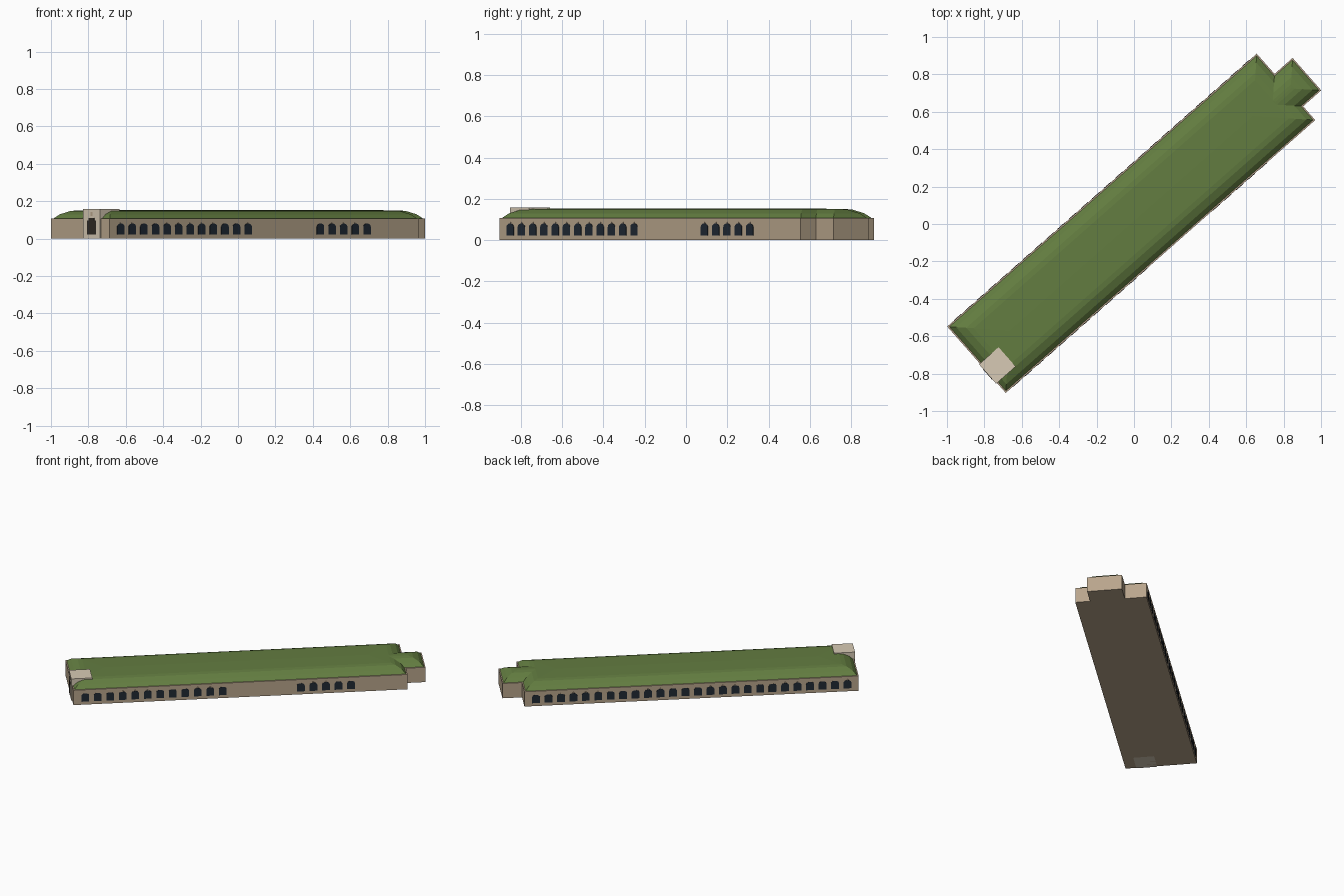
import bpy, bmesh, math
from mathutils import Matrix, Vector

if "Cube" in bpy.data.objects:
    bpy.data.objects.remove(bpy.data.objects["Cube"])

# Building is laid out along local u, v and then turned into place
M = Matrix.Translation((-0.02, 0.005, 0)) @ Matrix.Rotation(math.radians(41.4), 4, 'Z')


def mat(name, c):
    m = bpy.data.materials.new(name)
    m.diffuse_color = (*c, 1)
    m.use_nodes = True
    m.node_tree.nodes["Principled BSDF"].inputs["Base Color"].default_value = m.diffuse_color
    return m


WALL = mat("wall_stone", (0.48, 0.375, 0.26))
GREEN = mat("roof_green", (0.125, 0.205, 0.052))
GLASS = mat("dark_glass", (0.014, 0.022, 0.034))
PALE = mat("pale_stone", (0.68, 0.59, 0.46))
DOOR = mat("door_dark", (0.03, 0.024, 0.018))


def finish(bm, name, material):
    bmesh.ops.recalc_face_normals(bm, faces=bm.faces)
    bm.transform(M)
    me = bpy.data.meshes.new(name)
    bm.to_mesh(me)
    bm.free()
    me.materials.append(material)
    ob = bpy.data.objects.new(name, me)
    bpy.context.collection.objects.link(ob)
    return ob


def extrude(bm, pts, vec):
    f = bm.faces.new([bm.verts.new(p) for p in pts])
    r = bmesh.ops.extrude_face_region(bm, geom=[f])
    vs = [g for g in r['geom'] if isinstance(g, bmesh.types.BMVert)]
    bmesh.ops.translate(bm, verts=vs, vec=Vector(vec))


def block(bm, u0, u1, v0, v1, z0, z1):
    extrude(bm, [(u0, v0, z0), (u1, v0, z0), (u1, v1, z0), (u0, v1, z0)], (0, 0, z1 - z0))


UA, UB = -1.1, 1.106
VA, VB = -0.241, 0.232
XE, V0, V1 = 1.235, -0.143, 0.088
EAVE = 0.107

# Walls: main hall plus narrower end wing in one outline
bm = bmesh.new()
plan = [(UA, VA), (UB, VA), (UB, V0), (XE, V0), (XE, V1), (UB, V1), (UB, VB), (UA, VB)]
extrude(bm, [(u, v, 0) for u, v in plan], (0, 0, EAVE))
finish(bm, "walls", WALL)

# Rounded hip roofs, built as stacked inset rings
PROFILE = [(0.006, EAVE - 0.004), (0.008, EAVE), (0.033, 0.130), (0.072, 0.147), (0.10, 0.151)]


def hip_roof(name, u0, u1, v0, v1, ridge_z):
    bm = bmesh.new()
    rings = []
    half = (v1 - v0) / 2
    for d, z in PROFILE:
        rings.append([bm.verts.new(p) for p in (
            (u0 + d, v0 + d, z), (u1 - d, v0 + d, z),
            (u1 - d, v1 - d, z), (u0 + d, v1 - d, z))])
    for a, b in zip(rings, rings[1:]):
        for i in range(4):
            j = (i + 1) % 4
            bm.faces.new((a[i], a[j], b[j], b[i]))
    bm.faces.new(rings[0])
    t = rings[-1]
    r0 = bm.verts.new((u0 + half, (v0 + v1) / 2, ridge_z))
    r1 = bm.verts.new((u1 - half, (v0 + v1) / 2, ridge_z))
    bm.faces.new((t[0], t[1], r1, r0))
    bm.faces.new((t[1], t[2], r1))
    bm.faces.new((t[2], t[3], r0, r1))
    bm.faces.new((t[3], t[0], r0))
    finish(bm, name, GREEN)


hip_roof("main_roof", UA, UB, VA, VB, 0.153)
hip_roof("wing_roof", 0.9, XE, V0, V1, 0.1515)

# Arched windows with small keystones, along both long walls
win, key = bmesh.new(), bmesh.new()


def window(u, side):
    face = VB if side > 0 else VA
    v = face - side * 0.004
    hw, z0, zs, rise = 0.026, 0.022, 0.064, 0.017
    pts = [(u - hw, v, z0), (u + hw, v, z0)]
    for k in range(7):
        a = math.pi * k / 6
        pts.append((u + hw * math.cos(a), v, zs + rise * math.sin(a)))
    extrude(win, pts, (0, side * 0.006, 0))
    va, vb = sorted((v, v + side * 0.007))
    block(key, u - 0.004, u + 0.004, va, vb, 0.081, 0.087)


for i in range(26):
    window(-1.026 + i * 0.08225, 1)
for i in range(12):
    window(-1.022 + i * 0.0825, -1)
for i in range(5):
    window(0.401 + i * 0.083, -1)
finish(win, "windows", GLASS)
finish(key, "keystones", WALL)

# Entrance block at the left end
PU, PV = -1.106, -0.101
bm = bmesh.new()
block(bm, PU, -0.967, PV - 0.069, PV + 0.069, 0, 0.157)
finish(bm, "entrance_block", PALE)

# Door with stepped head, plain panel above
bm = bmesh.new()
block(bm, PU - 0.002, PU + 0.004, PV - 0.036, PV + 0.036, 0.022, 0.098)
block(bm, PU - 0.002, PU + 0.004, PV - 0.022, PV + 0.022, 0.098, 0.11)
finish(bm, "door", DOOR)
bm = bmesh.new()
block(bm, PU - 0.002, PU + 0.004, PV - 0.008, PV + 0.008, 0.122, 0.143)
finish(bm, "door_panel", WALL)
